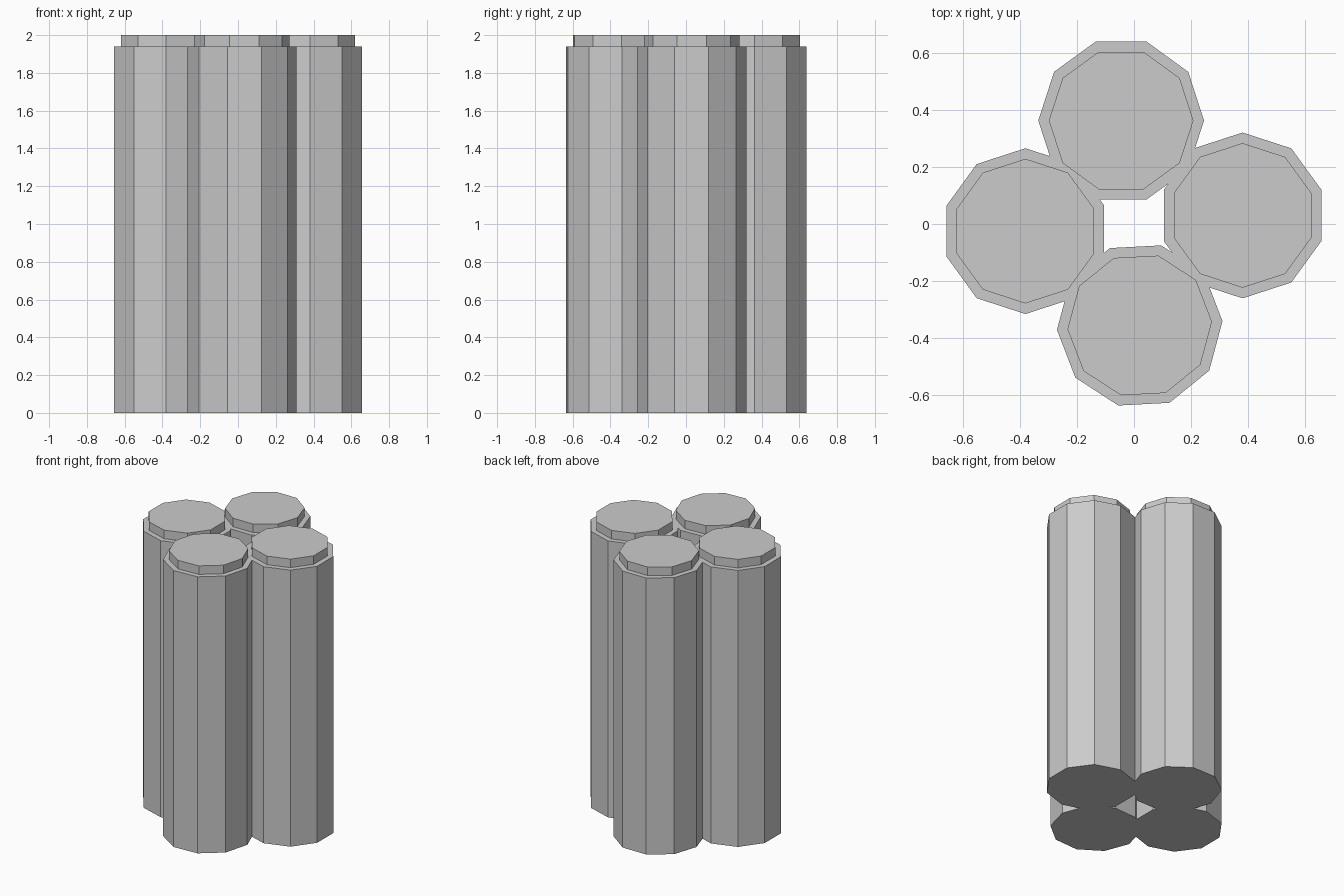
import bpy, bmesh
from math import radians, cos, sin
from mathutils import Vector

if "Cube" in bpy.data.objects:
    bpy.data.objects.remove(bpy.data.objects["Cube"])

R, CAP_R, BODY_H, TOTAL_H = 0.29, 0.253, 1.94, 2.0


def extrude(bm, faces, scale, offset=(0, 0, 0), pivot=(0, 0, 0)):
    """Extrude a face region, scale it about a pivot, move it; return the new faces."""
    geom = bmesh.ops.extrude_face_region(bm, geom=faces)["geom"]
    pivot, offset = Vector(pivot), Vector(offset)
    for v in [g for g in geom if isinstance(g, bmesh.types.BMVert)]:
        d = v.co - pivot
        v.co = pivot + Vector(d[i] * scale[i] for i in range(3)) + offset
    return [g for g in geom if isinstance(g, bmesh.types.BMFace)]


def column(name, x, y, facing):
    """Ten-sided column whose notch faces outward along the given angle."""
    bm = bmesh.new()
    # body: plain decagonal prism, one flat side centred on +x
    ring = [bm.verts.new((R * cos(radians(18 + 36 * i)), R * sin(radians(18 + 36 * i)), 0))
            for i in range(10)]
    base = bm.faces.new(ring)
    top = bmesh.ops.extrude_face_region(bm, geom=[base], use_keep_orig=True)["geom"]
    for v in [g for g in top if isinstance(g, bmesh.types.BMVert)]:
        v.co.z = BODY_H
    bmesh.ops.recalc_face_normals(bm, faces=bm.faces)

    # stepped cap on top
    lid = [f for f in bm.faces if f.calc_center_median().z > BODY_H - 0.01]
    lid = extrude(bm, lid, (CAP_R / R, CAP_R / R, 1))
    extrude(bm, lid, (1, 1, 1), (0, 0, TOTAL_H - BODY_H))

    # recessed notch over the three outward sides
    for z in (0.435, 0.765):
        bmesh.ops.bisect_plane(bm, geom=bm.verts[:] + bm.edges[:] + bm.faces[:],
                               plane_co=(0, 0, z), plane_no=(0, 0, 1))
    bm.normal_update()
    notch = [f for f in bm.faces
             if abs(f.calc_center_median().z - 0.6) < 0.1 and f.normal.x > 0.7]
    extrude(bm, notch, (0.76, 0.76, 0.73), pivot=(0, 0, 0.6))
    bmesh.ops.recalc_face_normals(bm, faces=bm.faces)

    mesh = bpy.data.meshes.new(name)
    bm.to_mesh(mesh)
    bm.free()
    obj = bpy.data.objects.new(name, mesh)
    obj.location = (x, y, 0)
    obj.rotation_euler.z = radians(facing)
    bpy.context.collection.objects.link(obj)


# four columns clustered around a small open core
column("right_column", 0.38, 0.03, 0)
column("back_column", -0.045, 0.362, 90)
column("left_column", -0.38, -0.025, 180)
column("front_column", 0.02, -0.355, -87)
